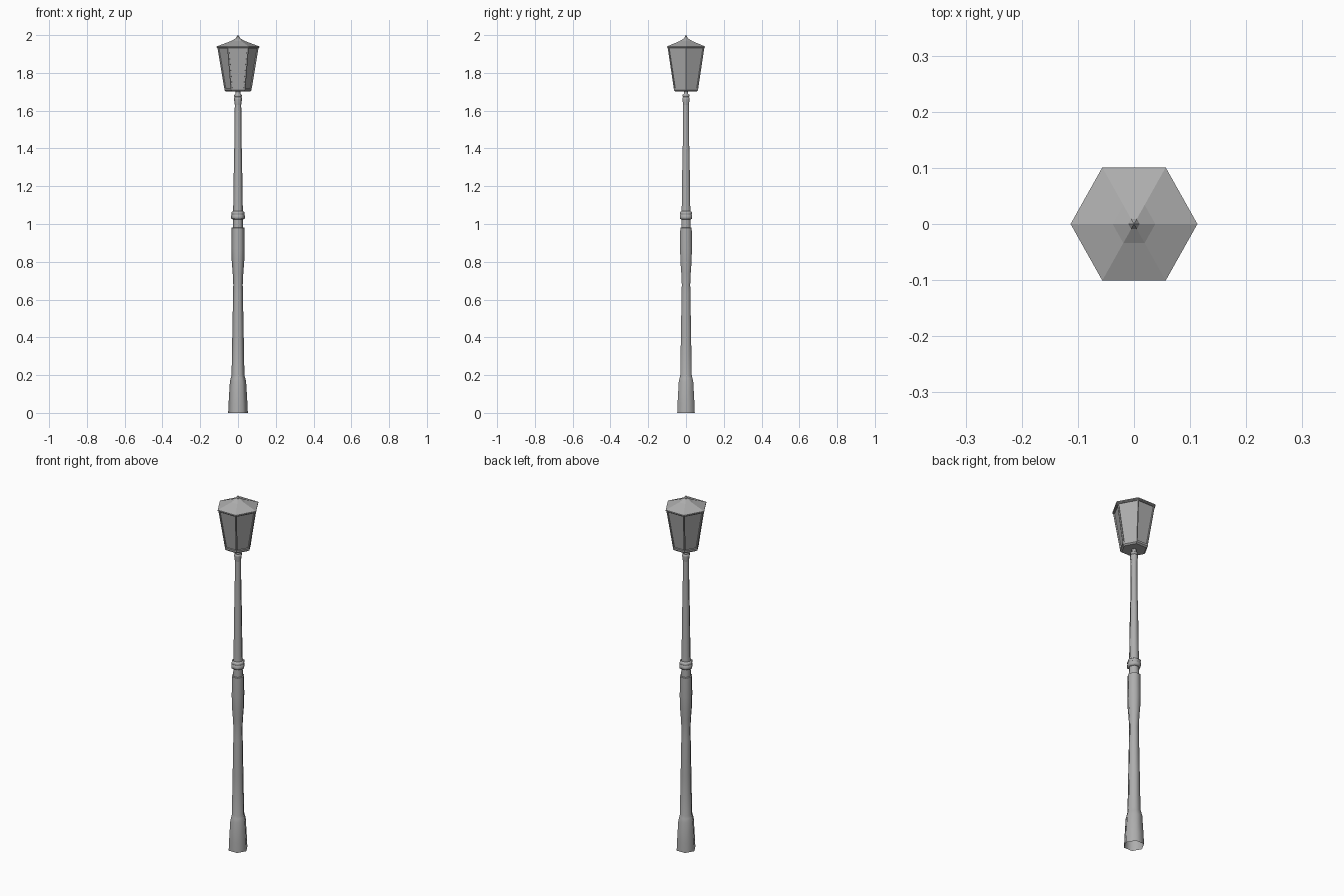
import bpy, bmesh, math

if "Cube" in bpy.data.objects:
    bpy.data.objects.remove(bpy.data.objects["Cube"])

SIDES = 6

# Dark grey paint shared by every part
paint = bpy.data.materials.new("dark_grey")
paint.diffuse_color = (0.42, 0.42, 0.42, 1)
paint.use_nodes = True
paint.node_tree.nodes["Principled BSDF"].inputs["Base Color"].default_value = paint.diffuse_color


def hex_lathe(name, profile, smooth_angle=None, panels=None, open_bottom=False):
    """Six-sided turned solid from (radius, height) points, corners on the x axis.
    panels = (frame width, recess) sinks a pane into each side face."""
    bm = bmesh.new()
    rings = [[bm.verts.new((r * math.cos(k * math.tau / SIDES),
                            r * math.sin(k * math.tau / SIDES) * 1.03, z))
              for k in range(SIDES)] for r, z in profile]
    sides = [bm.faces.new((a[k], a[(k + 1) % SIDES], b[(k + 1) % SIDES], b[k]))
             for a, b in zip(rings, rings[1:]) for k in range(SIDES)]
    if not open_bottom:
        bm.faces.new(rings[0][::-1])
    bm.faces.new(rings[-1])
    bm.normal_update()
    if panels:
        width, recess = panels
        bmesh.ops.inset_individual(bm, faces=sides, thickness=width)
        # Second inset with almost no width makes the recess wall
        bmesh.ops.inset_individual(bm, faces=sides, thickness=0.0005, depth=-recess)
    mesh = bpy.data.meshes.new(name)
    bm.to_mesh(mesh)
    bm.free()
    mesh.materials.append(paint)
    obj = bpy.data.objects.new(name, mesh)
    bpy.context.collection.objects.link(obj)
    if smooth_angle:
        bpy.ops.object.select_all(action='DESELECT')
        obj.select_set(True)
        bpy.context.view_layer.objects.active = obj
        bpy.ops.object.shade_smooth_by_angle(angle=math.radians(smooth_angle))
    return obj


# Flared hollow foot and lower post with its swollen upper section
hex_lathe("lower_post", [
    (0.052, 0), (0.050, 0.05), (0.043, 0.165), (0.038, 0.185), (0.034, 0.20),
    (0.030, 0.42), (0.026, 0.63), (0.025, 0.68), (0.028, 0.74), (0.033, 0.80),
    (0.035, 0.87), (0.034, 0.98), (0.027, 0.982), (0.026, 1.03)], 65,
    open_bottom=True)

# Ring collar with a shallow groove round the middle
hex_lathe("collar", [
    (0.026, 1.024), (0.035, 1.027), (0.037, 1.033), (0.037, 1.044), (0.034, 1.048),
    (0.034, 1.051), (0.036, 1.055), (0.035, 1.062), (0.027, 1.068)], 65)

# Slim tapering upper post
hex_lathe("upper_post", [
    (0.027, 1.06), (0.025, 1.10), (0.021, 1.37), (0.019, 1.42), (0.017, 1.64)], 65)

# Turned neck below the lantern
hex_lathe("neck", [
    (0.017, 1.63), (0.021, 1.66), (0.021, 1.668), (0.016, 1.672), (0.021, 1.677),
    (0.020, 1.684), (0.012, 1.69), (0.012, 1.70), (0.018, 1.708)], 65)

# Lantern floor, slightly stepped in
hex_lathe("lantern_floor", [(0.064, 1.702), (0.072, 1.709), (0.072, 1.716)])

# Lantern body: corner bars and rims around recessed panes
hex_lathe("lantern_body", [(0.072, 1.714), (0.109, 1.934)], panels=(0.008, 0.006))

# Roof with shallow slope rising to a concave peak
hex_lathe("lantern_roof", [
    (0.108, 1.931), (0.113, 1.935), (0.113, 1.940), (0.038, 1.968),
    (0.010, 1.984)])

# Pointed finial
hex_lathe("finial", [(0.007, 1.979), (0.010, 1.986), (0.008, 1.990), (0.001, 2.0)])
